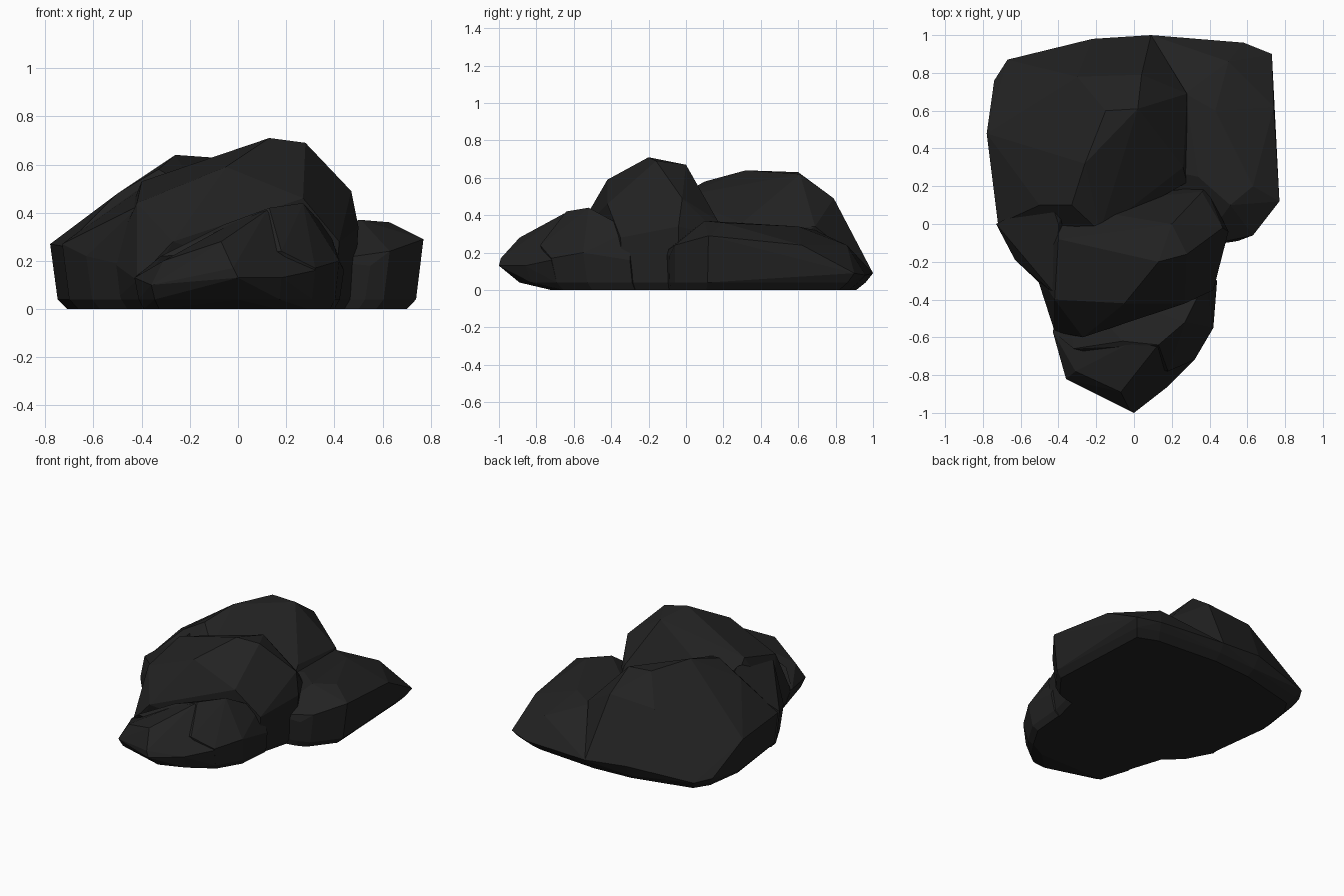
import bpy
import bmesh
from mathutils import Vector

default_cube = bpy.data.objects.get("Cube")
if default_cube:
    bpy.data.objects.remove(default_cube, do_unlink=True)

# One charcoal stone colour for every boulder
charcoal = bpy.data.materials.new("charcoal_stone")
charcoal.use_nodes = True
stone_colour = (0.016, 0.016, 0.016, 1)
charcoal.diffuse_color = stone_colour
shader = charcoal.node_tree.nodes["Principled BSDF"]
shader.inputs["Base Color"].default_value = stone_colour
shader.inputs["Roughness"].default_value = 0.9

CENTIMETRE = 0.01


def lowered(point, height, scale, front_limit):
    """Copy a rim point down to a lower ring, tucked in under the rock."""
    return Vector((point.x * scale,
                   max(point.y * scale, front_limit),
                   height))


def boulder(name, rim, crown):
    """Faceted boulder: hull of a crown, a wide rim, a skirt and a foot."""
    rim_points = [Vector(p) * CENTIMETRE for p in rim]
    crown_points = [Vector(p) * CENTIMETRE for p in crown]
    skirt_points = [lowered(p, 0.04, 0.96, -0.89) for p in rim_points]
    foot_points = [lowered(p, 0, 0.91, -0.72) for p in rim_points]

    bm = bmesh.new()
    for point in rim_points + crown_points + skirt_points + foot_points:
        bm.verts.new(point)
    hull = bmesh.ops.convex_hull(bm, input=bm.verts)
    unused = {item for item in hull["geom_interior"] + hull["geom_unused"]
              if isinstance(item, bmesh.types.BMVert)}
    bmesh.ops.delete(bm, geom=list(unused), context="VERTS")

    # Merge nearly level triangles into broad natural facets
    bmesh.ops.dissolve_limit(bm, angle_limit=0.06,
                             verts=bm.verts, edges=bm.edges)
    bmesh.ops.recalc_face_normals(bm, faces=bm.faces)

    mesh = bpy.data.meshes.new(name)
    bm.to_mesh(mesh)
    bm.free()
    mesh.materials.append(charcoal)
    rock = bpy.data.objects.new(name, mesh)
    bpy.context.collection.objects.link(rock)
    return rock


# Broad slab sloping down to the back, its front edge tucked behind the crag
boulder(
    "back_slab",
    rim=[(-74, 76, 9), (-67, 87, 8), (-22, 98, 12), (9, 100, 9),
         (-78, 48, 27), (-72, 0, 26), (28, 22, 30), (-30, -10, 40)],
    crown=[(-15, 60, 63), (2, 61, 62), (-26, 32, 64), (-33, 10, 58),
           (-50, 10, 48), (4, 79, 49), (-30, 78, 47), (28, 69, 34),
           (26, 30, 36), (-18, -4, 50)],
)

# Tall crag in the middle, with a steep front face
boulder(
    "middle_crag",
    rim=[(-46, -35, 16), (-42, -57, 12), (-53, -23, 20),
         (42, -35, 28), (50, -4, 34), (38, 20, 28), (-40, 10, 30)],
    crown=[(13, -20, 71), (28, -16, 69), (20, 0, 67), (-5, -42, 59),
           (-42, -40, 44), (-40, -8, 53), (47, -2, 49), (36, 17, 37),
           (27, -42, 46), (-27, -60, 28)],
)

# Ledge below the crag, dropping away along its side
boulder(
    "front_ledge",
    rim=[(44, -30, 16), (42, -55, 20), (32, -72, 17), (-43, -57, 13),
         (-35, -30, 13)],
    crown=[(27, -52, 44), (13, -64, 42), (38, -30, 32),
           (-6, -62, 35), (18, -78, 24), (-32, -66, 22)],
)

# Low pointed rock at the very front
boulder(
    "front_point",
    rim=[(0, -100, 13), (-36, -82, 10), (18, -86, 13),
         (32, -72, 16), (-43, -57, 13)],
    crown=[(-2, -99, 17), (-7, -89, 28), (-31, -78, 20),
           (0, -62, 37), (12, -65, 41)],
)

# Low shoulder running along the positive side to the back corner
boulder(
    "left_shoulder",
    rim=[(77, 12, 29), (74, 62, 24), (73, 90, 9), (58, 96, 8),
         (9, 100, 9), (63, -6, 24), (55, -9, 18), (35, -12, 20),
         (10, 30, 25)],
    crown=[(51, 10, 37), (63, 20, 36), (43, 60, 34),
           (50, 86, 24), (34, 25, 35), (27, 69, 32)],
)

# Small rock filling the opposite flank
boulder(
    "right_shoulder",
    rim=[(-73, 0, 27), (-63, -19, 22), (-53, -23, 24), (-46, -35, 18),
         (-30, 20, 30)],
    crown=[(-62, -4, 34), (-41, -38, 43), (-40, 0, 50), (-45, 15, 48)],
)
